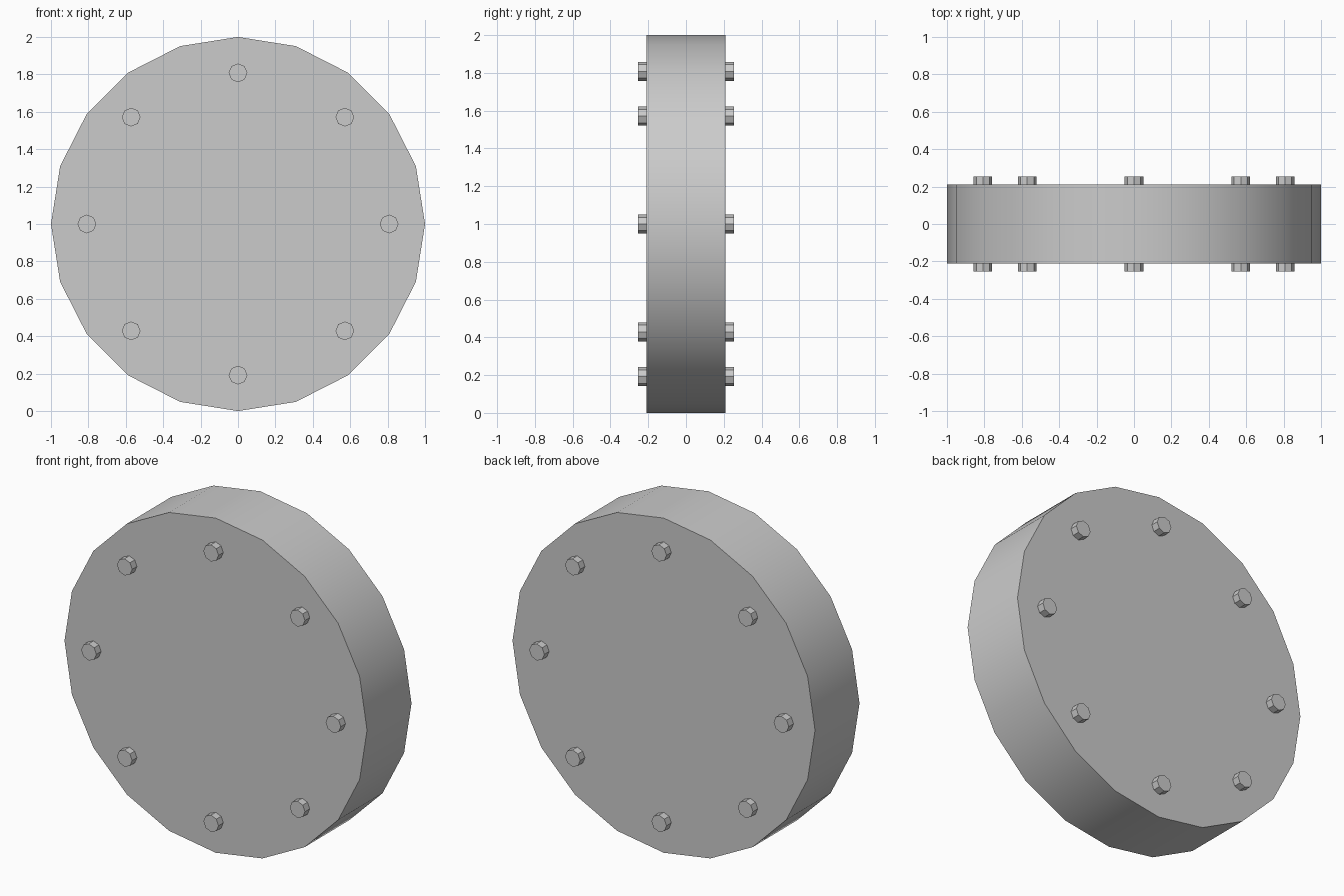
import bpy
from math import radians, sin, cos, tau

cube = bpy.data.objects.get("Cube")
if cube:
    bpy.data.objects.remove(cube, do_unlink=True)

RADIUS, HALF_WIDTH = 1.0, 0.21
BOLT_RADIUS, BOLT_HEIGHT, BOLT_CIRCLE = 0.05, 0.045, 0.808

grey = bpy.data.materials.new("plain grey")
grey.use_nodes = True
colour = (0.6, 0.6, 0.6, 1)
grey.diffuse_color = colour
grey.node_tree.nodes["Principled BSDF"].inputs["Base Color"].default_value = colour


def cylinder(name, sides, radius, depth, location, smooth_angle):
    """Cylinder lying along y, with a corner pointing straight up."""
    bpy.ops.mesh.primitive_cylinder_add(
        vertices=sides, radius=radius, depth=depth,
        location=location, rotation=(radians(90), 0, 0))
    obj = bpy.context.object
    obj.name = name
    obj.data.materials.append(grey)
    if smooth_angle:
        bpy.ops.object.shade_smooth_by_angle(angle=radians(smooth_angle))
    return obj


# Wheel body
cylinder("wheel_disc", 20, RADIUS, 2 * HALF_WIDTH, (0, 0, RADIUS), 30)

# Ring of bolts on each face
for side, label in ((-1, "front"), (1, "back")):
    for i in range(8):
        a = tau * i / 8
        place = (BOLT_CIRCLE * sin(a), side * (HALF_WIDTH + BOLT_HEIGHT / 2),
                 RADIUS + BOLT_CIRCLE * cos(a))
        cylinder(f"{label}_bolt_{i + 1}", 8, BOLT_RADIUS, BOLT_HEIGHT, place, 0)
